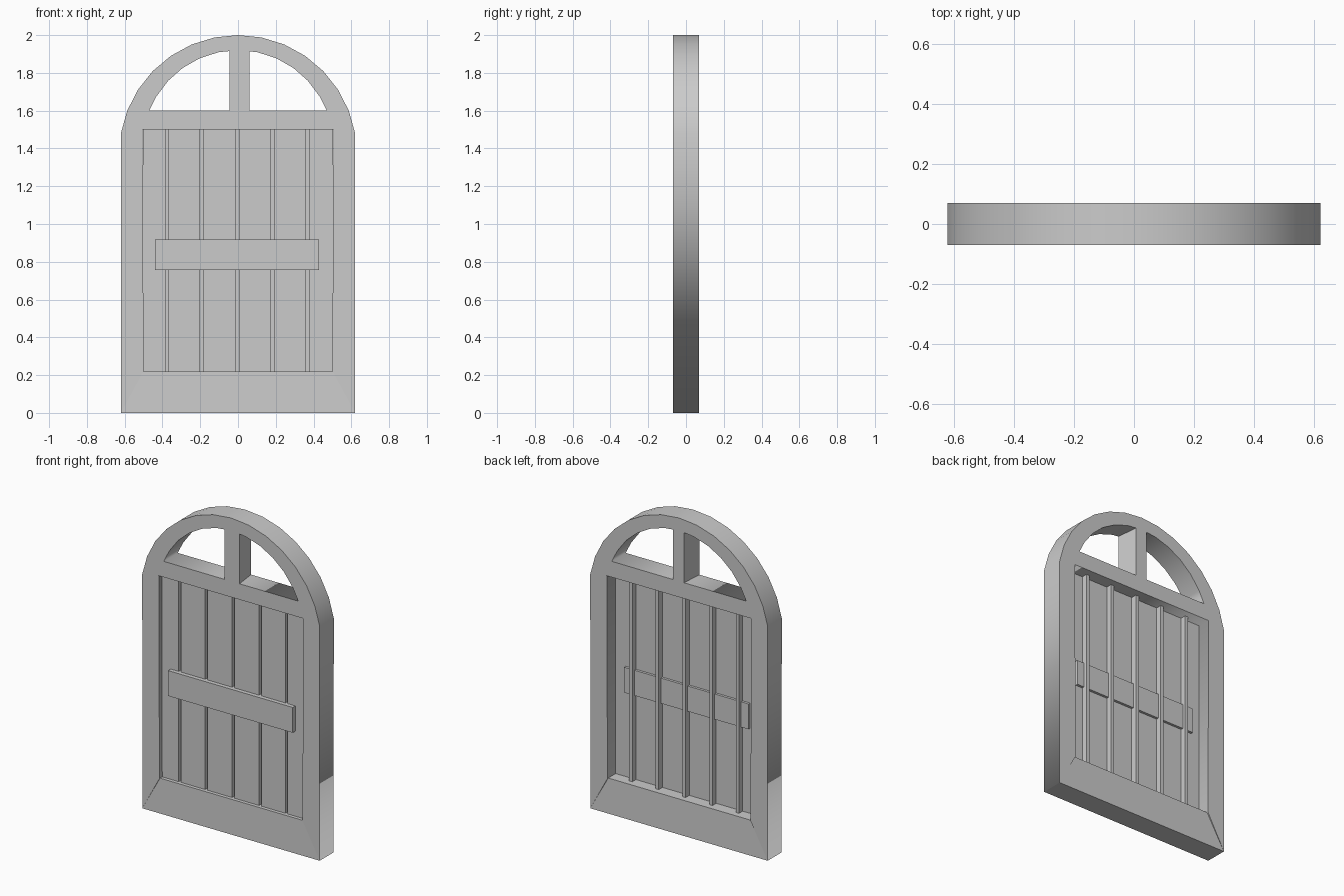
import bpy, math

if "Cube" in bpy.data.objects:
    bpy.data.objects.remove(bpy.data.objects["Cube"])

HALF = 0.07                      # half of the door frame depth


def hexa(name, front, back, yf, yb):
    """Six-sided block from two quads of (x, z); yf / yb give y at bottom and top."""
    ys = lambda y: (y[0], y[0], y[1], y[1])
    verts = [(x, y, z) for (x, z), y in zip(front, ys(yf))]
    verts += [(x, y, z) for (x, z), y in zip(back, ys(yb))]
    faces = [(0, 1, 2, 3), (7, 6, 5, 4)]
    faces += [(i, i + 4, (i + 1) % 4 + 4, (i + 1) % 4) for i in range(4)]
    mesh = bpy.data.meshes.new(name)
    mesh.from_pydata(verts, [], faces)
    obj = bpy.data.objects.new(name, mesh)
    bpy.context.collection.objects.link(obj)
    return obj


def rect(x0, x1, z0, z1):
    return [(x0, z0), (x1, z0), (x1, z1), (x0, z1)]


def box(name, x0, x1, y0, y1, z0, z1):
    r = rect(x0, x1, z0, z1)
    return hexa(name, r, r, (y0, y0), (y1, y1))


def arc(radius, zc, start, steps):
    """Arc points from right to left over the top."""
    out = []
    for i in range(steps + 1):
        a = start + (math.pi - 2 * start) * i / steps
        out.append((radius * math.cos(a), zc + radius * math.sin(a)))
    return out


# Arched frame with top rail: a horseshoe outline with a fanlight hole
outer = [(0.62, 0)] + arc(0.63, 1.37, math.radians(10), 14) + [(-0.62, 0)]
outer += [(-0.5, 0.22), (-0.505, 1.5), (0.505, 1.5), (0.5, 0.22)]
inner = [(0.47, 1.6)] + arc(0.504, 1.416, math.radians(7.3), 14)[2:-2] + [(-0.47, 1.6)]
curve = bpy.data.curves.new("arched_frame", 'CURVE')
curve.dimensions = '2D'
curve.fill_mode = 'BOTH'
curve.extrude = HALF
for pts in (outer, inner):
    spline = curve.splines.new('POLY')
    spline.points.add(len(pts) - 1)
    for p, (x, z) in zip(spline.points, pts):
        p.co = (x, z, 0, 1)
    spline.use_cyclic_u = True
frame = bpy.data.objects.new("arched_frame", curve)
frame.rotation_euler.x = math.pi / 2
bpy.context.collection.objects.link(frame)
bpy.context.view_layer.objects.active = frame
frame.select_set(True)
bpy.ops.object.convert(target='MESH')

# Bottom rail, sloping slightly inward towards its top edge
trap = [(-0.62, 0), (0.62, 0), (0.5, 0.22), (-0.5, 0.22)]
hexa("bottom_rail", trap, trap, (-HALF, -0.064), (HALF, 0.062))

# Tapered fanlight mullion
hexa("mullion", rect(-0.045, 0.06, 1.595, 1.925), rect(-0.035, 0.042, 1.595, 1.925),
     (-HALF, -HALF), (HALF, HALF))

# Planks with narrow gaps, and a batten behind each gap
gaps = [-0.377, -0.192, -0.004, 0.184, 0.369]
edges = [-0.51] + gaps + [0.51]
for i in range(6):
    box(f"plank_{i + 1}", edges[i] + 0.008, edges[i + 1] - 0.008, -0.042, -0.012, 0.215, 1.505)
for i, x in enumerate(gaps):
    box(f"batten_{i + 1}", x - 0.011, x + 0.011, -0.014, 0.025, 0.215, 1.505)

# Cross brace through the planks
box("cross_brace", -0.44, 0.43, -0.068, 0.004, 0.757, 0.917)
